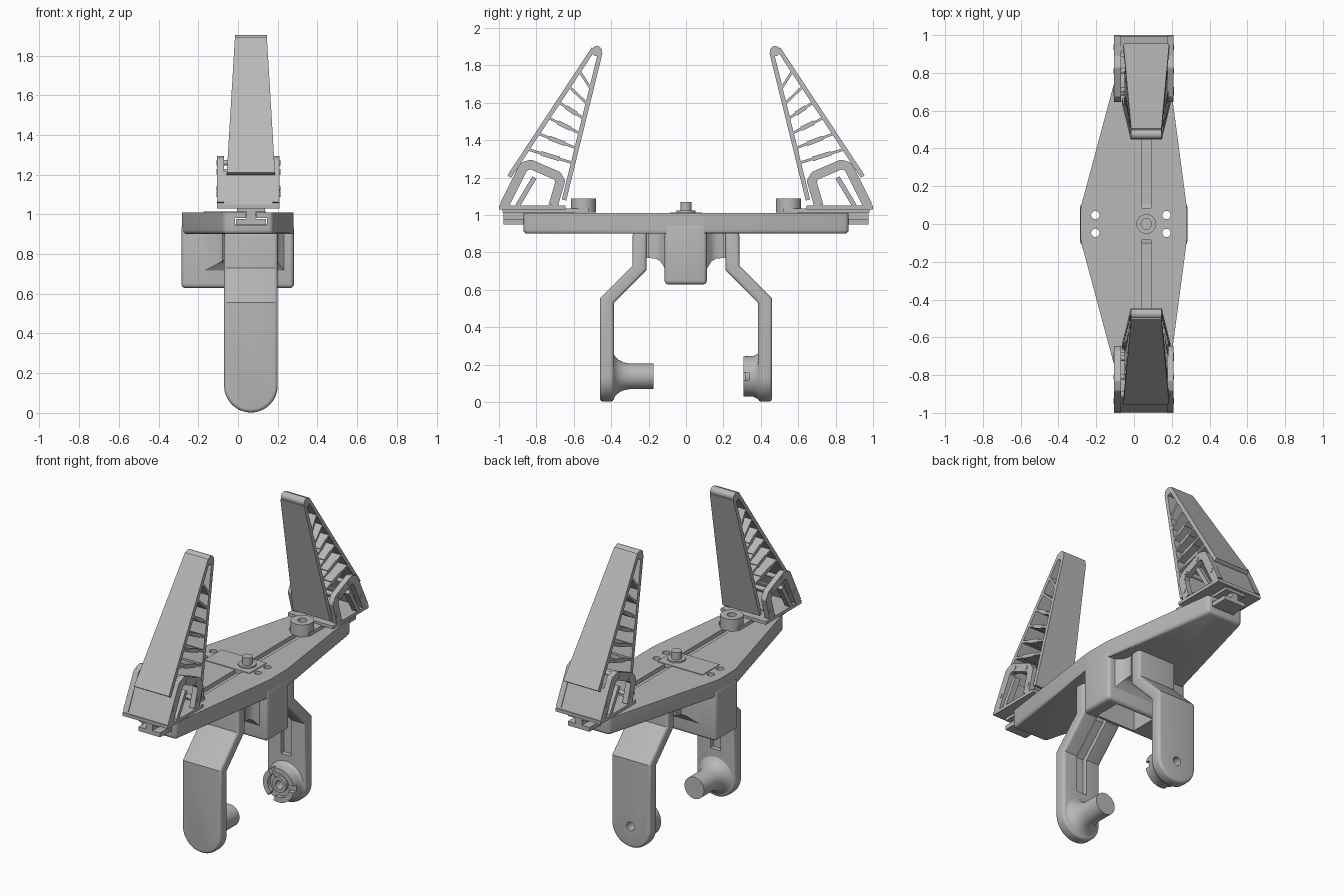
import bpy, bmesh
from math import sin, cos, pi, radians
from mathutils import Vector, Matrix

cube = bpy.data.objects.get("Cube")
if cube:
    bpy.data.objects.remove(cube)

grey = bpy.data.materials.new("plain grey")
grey.use_nodes = True
grey.diffuse_color = (0.48, 0.48, 0.48, 1)
grey.node_tree.nodes["Principled BSDF"].inputs["Base Color"].default_value = (0.48, 0.48, 0.48, 1)
CX = 0.065  # centre line of the rail, legs and jaws


def finish(name, bm):
    bmesh.ops.recalc_face_normals(bm, faces=bm.faces)
    me = bpy.data.meshes.new(name)
    bm.to_mesh(me)
    bm.free()
    ob = bpy.data.objects.new(name, me)
    bpy.context.collection.objects.link(ob)
    me.materials.append(grey)
    return ob


def add_prism(bm, pts, lo, hi, axis):
    """Extrude a 2D outline along an axis."""
    place = {'x': lambda a, b, d: (d, a, b), 'y': lambda a, b, d: (a, d, b), 'z': lambda a, b, d: (a, b, d)}[axis]
    rows = [[bm.verts.new(place(a, b, d)) for a, b in pts] for d in (lo, hi)]
    n = len(pts)
    bm.faces.new(rows[0])
    bm.faces.new(rows[1])
    for i in range(n):
        j = (i + 1) % n
        bm.faces.new((rows[0][i], rows[0][j], rows[1][j], rows[1][i]))


def prism(name, pts, lo, hi, axis):
    bm = bmesh.new()
    add_prism(bm, pts, lo, hi, axis)
    return finish(name, bm)


def box(name, x, y, z):
    y = sorted(y)
    return prism(name, [(x[0], y[0]), (x[1], y[0]), (x[1], y[1]), (x[0], y[1])], z[0], z[1], 'z')


def circle(a, b, r, n=32, start=0, sweep=2 * pi):
    return [(a + r * cos(start + sweep * i / n), b + r * sin(start + sweep * i / n)) for i in range(n)]


def bar(p, q, t):
    """Outline of a straight strip from p to q of thickness t."""
    p, q = Vector(p), Vector(q)
    d = (q - p).normalized() * t / 2
    n = Vector((-d.y, d.x))
    return [tuple(v) for v in (p + n, q + n, q - n, p - n)]


def modify(ob, kind, **settings):
    bpy.context.view_layer.objects.active = ob
    mod = ob.modifiers.new("step", kind)
    for key, value in settings.items():
        setattr(mod, key, value)
    bpy.ops.object.modifier_apply(modifier=mod.name)


def boolean(ob, cutter, operation='DIFFERENCE'):
    cutter.hide_render = True
    modify(ob, 'BOOLEAN', operation=operation, solver='EXACT', object=cutter)
    bpy.data.objects.remove(cutter)


def soften(ob, width, angle=50):
    modify(ob, 'BEVEL', width=width, segments=4, limit_method='ANGLE', angle_limit=radians(angle))


def lathe(name, prof, z, n=40):
    """Turn (radius, y) points about a line along y."""
    bm = bmesh.new()
    vs = [bm.verts.new((CX + r, y, z)) for r, y in prof]
    es = [bm.edges.new(e) for e in zip(vs, vs[1:])]
    bmesh.ops.spin(bm, geom=vs + es, cent=(CX, 0, z), axis=(0, 1, 0), angle=2 * pi, steps=n)
    bmesh.ops.remove_doubles(bm, verts=bm.verts, dist=1e-5)
    return finish(name, bm)


# Body plate: long lozenge with rounded lower and corner edges
quarter = [(0.28, 0.085), (0.176, 0.87), (-0.072, 0.87), (-0.283, 0.085)]
bm = bmesh.new()
add_prism(bm, quarter + [(x, -y) for x, y in reversed(quarter)], 0.9, 1.01, 'z')
low = [e for e in bm.edges if min(v.co.z for v in e.verts) < 0.95]
bmesh.ops.bevel(bm, geom=low, offset=0.022, segments=4, profile=0.5, affect='EDGES')
body = finish("body_plate", bm)

# Housing under the plate, hollow from below
housing = box("housing", (-0.285, 0.282), (-0.115, 0.112), (0.628, 0.95))
soften(housing, 0.022)
boolean(housing, box("cavity", (-0.07, 0.2), (-0.085, 0.085), (0.5, 0.88)))

# T-shaped rail and the four screw holes
boolean(body, box("rail_neck", (0.04, 0.09), (-1, 1), (0.97, 1.1)))
boolean(body, box("rail_foot", (-0.015, 0.145), (-1, 1), (0.945, 0.982)))
for x in (-0.205, 0.172):
    for y in (-0.047, 0.047):
        for ob in (body, housing):
            boolean(ob, prism("screw_hole", circle(x, y, 0.022, 20), 0.4, 1.2, 'z'))

# Centre cover, collar and shaft
box("centre_cover", (-0.175, 0.14), (-0.085, 0.085), (0.99, 1.014))
prism("shaft_collar", circle(CX, 0, 0.052), 1.0, 1.024, 'z')
prism("shaft", circle(CX, 0, 0.03), 1.0, 1.07, 'z')


def build_leg(s, side):
    # Cranked leg with a round foot
    shape = [(-0.285, 0.91), (-0.285, 0.73), (-0.46, 0.555), (-0.46, -0.1),
             (-0.385, -0.1), (-0.385, 0.53), (-0.21, 0.705), (-0.21, 0.91)]
    leg = prism(side + "_leg", [(y * s, z) for y, z in shape], -0.07, 0.2, 'x')
    foot = circle(CX, 0.137, 0.135, 24, pi, pi) + [(CX + 0.135, 0.137), (CX + 0.135, 0.95), (CX - 0.135, 0.95)]
    boolean(leg, prism("foot_outline", foot, -1, 1, 'y'), 'INTERSECT')
    soften(leg, 0.018)
    groove = [(-0.415, 0.3), (-0.415, 0.543), (-0.24, 0.713), (-0.24, 0.77),
              (-0.2, 0.77), (-0.2, 0.69), (-0.37, 0.52), (-0.37, 0.3)]
    boolean(leg, prism("groove", [(y * s, z) for y, z in groove], 0.03, 0.1, 'x'))

    # Arm flaring into the housing
    arm = box(side + "_arm", (-0.05, 0.18), (-0.08 * s, -0.25 * s), (0.77, 0.91))
    bm = bmesh.new()
    rings = []
    for y, grow in ((0.105, 0.065), (0.117, 0.05), (0.135, 0.02), (0.16, 0.004), (0.2, 0)):
        x0, x1, z0 = -0.07 - grow * 1.8, 0.19 + grow * 0.8, 0.77 - grow
        rings.append([bm.verts.new((x, -y * s, z)) for x, z in ((x0, z0), (x1, z0), (x1, 0.905), (x0, 0.905))])
    for a, b in zip(rings, rings[1:]):
        for i in range(4):
            bm.faces.new((a[i], a[i - 1], b[i - 1], b[i]))
    bm.faces.new(rings[0])
    bm.faces.new(rings[-1])
    finish(side + "_arm_flare", bm)
    return leg


build_leg(1, "front")
back_leg = build_leg(-1, "back")

# Front foot pin with a flared root
lathe("front_pin", [(0, -0.42), (0.122, -0.388), (0.105, -0.378), (0.088, -0.36), (0.075, -0.335),
                    (0.068, -0.3), (0.068, -0.175), (0, -0.175)], 0.137)

# Back foot socket: slotted ring, recess and hub
socket = lathe("back_socket", [(0, 0.42), (0.128, 0.39), (0.117, 0.378), (0.109, 0.36), (0.107, 0.308), (0, 0.308)], 0.137)
boolean(socket, prism("recess", circle(CX, 0.137, 0.075), 0.25, 0.335, 'y'))
for k in range(3):
    a = 2 * pi * k / 3
    slot = bar((CX, 0.137), (CX + 0.2 * cos(a), 0.137 + 0.2 * sin(a)), 0.04)
    boolean(socket, prism("slot", slot, 0.25, 0.337, 'y'))
hub = prism("socket_hub", circle(CX, 0.137, 0.048), 0.315, 0.345, 'y')
for ob in (socket, hub, back_leg):
    boolean(ob, prism("axle_hole", circle(CX, 0.137, 0.027), 0.2, 0.6, 'y'))


def build_jaw(s, side):
    def parts(name, shapes, x0, x1):
        bm = bmesh.new()
        for pts in shapes:
            add_prism(bm, [(y * s, z) for y, z in pts], x0, x1, 'x')
        return finish(side + name, bm)

    # Slider riding in the rail
    box(side + "_slider_foot", (-0.01, 0.14), (-0.975 * s, -0.6 * s), (0.95, 0.977))
    box(side + "_slider_neck", (0.043, 0.087), (-0.975 * s, -0.6 * s), (0.97, 1.02))
    box(side + "_slider_top", (-0.005, 0.135), (-0.98 * s, -0.52 * s), (1.013, 1.035))

    # Thumb knob
    knob = prism(side + "_knob", circle(CX, -0.548 * s, 0.067), 1.012, 1.087, 'z')
    boolean(knob, prism("knob_hole", circle(CX, -0.548 * s, 0.027, 20), 1.04, 1.2, 'z'))

    # Bracket: base, outer wall and two framed cheeks
    box(side + "_bracket_base", (-0.105, 0.21), (-1 * s, -0.645 * s), (1.03, 1.05))
    parts("_bracket_wall", [[(-1, 1.035), (-0.915, 1.215), (-0.885, 1.215), (-0.965, 1.035)]], -0.105, 0.21)
    path = [(-0.972, 1.05), (-0.868, 1.258), (-0.83, 1.27), (-0.69, 1.21), (-0.672, 1.18), (-0.71, 1.05)]
    cheek = [bar(p, q, 0.05) for p, q in zip(path, path[1:])]
    cheek += [circle(y, z, 0.025, 16) for y, z in path[1:-1]]
    cheek.append(bar((-0.9, 1.05), (-0.81, 1.2), 0.025))
    pins = [circle(y, z, 0.014, 14) for y, z in ((-0.81, 1.26), (-0.71, 1.215), (-0.935, 1.13), (-0.695, 1.1))]
    for label, x0, x1 in (("right", -0.105, -0.07), ("left", 0.175, 0.21)):
        parts("_bracket_cheek_" + label, cheek, x0, x1)
    parts("_bracket_pins", pins, -0.108, 0.213)

    # Tapering finger: two skins joined by ribs
    tip, outer, inner = Vector((-0.476, 1.876)), Vector((-0.945, 1.205)), Vector((-0.652, 1.08))
    skin_out = [Vector((-0.495, 1.888)), outer]
    skin_in = [Vector((-0.458, 1.868)), inner]
    shapes = [bar(*skin_out, 0.024), bar(*skin_in, 0.024), circle(tip.x, tip.y, 0.027, 24)]
    for i in range(6):
        p = skin_out[0].lerp(skin_out[1], 0.17 + 0.123 * i)
        q = skin_in[0].lerp(skin_in[1], 0.25 + 0.1 * i)
        shapes.append(bar(p, q, 0.014))
        if i > 1:
            shapes.append(bar(p.lerp(q, 0.3), p.lerp(q, 0.7), 0.024))
    finger = parts("_finger", shapes, -1, 1)
    for v in finger.data.vertices:
        v.co.x = CX + v.co.x * (0.08 + (1.9 - v.co.z) * 0.06)


build_jaw(1, "front")
build_jaw(-1, "back")

# Smooth the rounded surfaces, keeping hard edges crisp
for ob in bpy.context.scene.objects:
    ob.select_set(ob.type == 'MESH')
bpy.ops.object.shade_smooth_by_angle(angle=radians(30))
